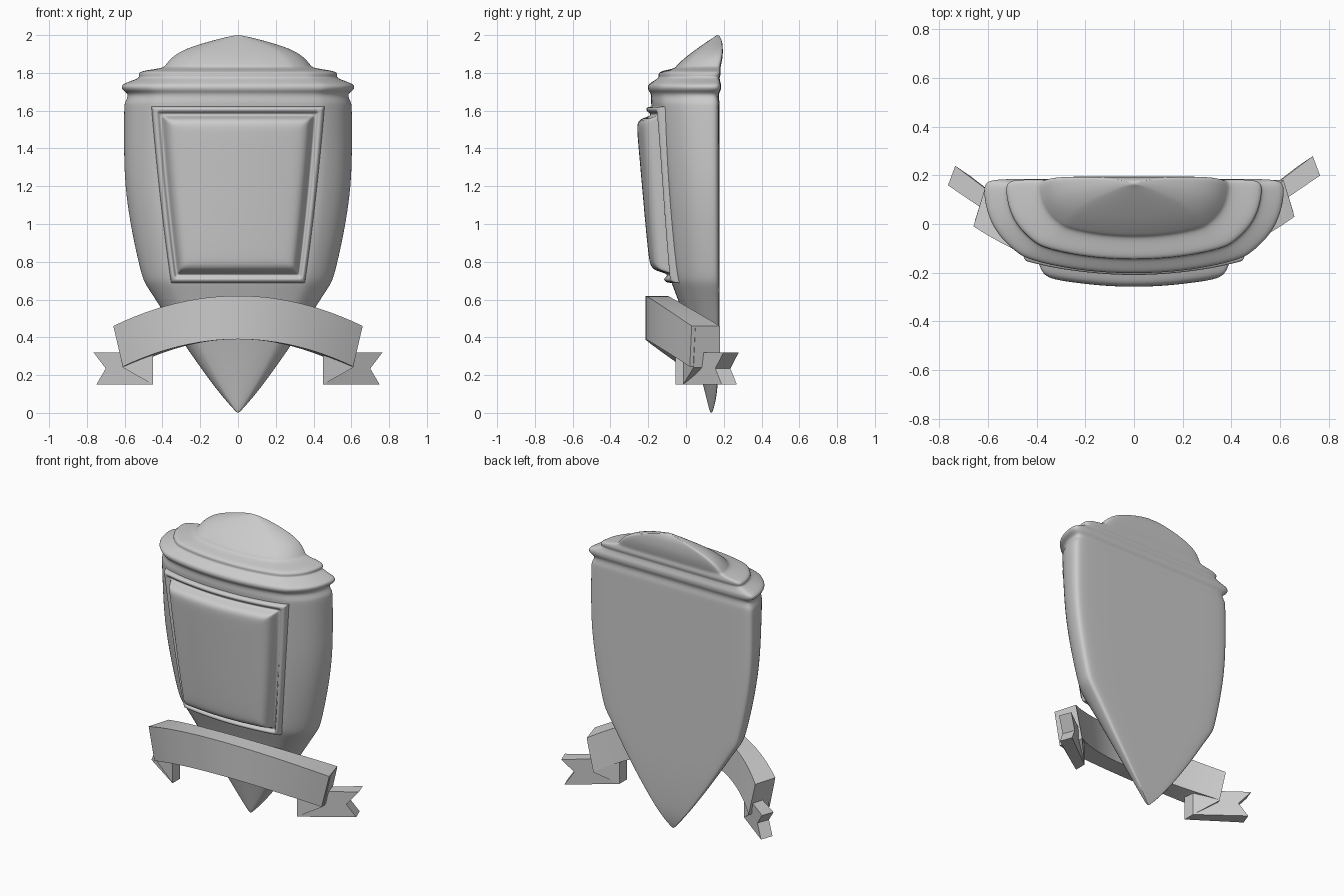
import bpy, bmesh

if "Cube" in bpy.data.objects:
    bpy.data.objects.remove(bpy.data.objects["Cube"])


def make(name, verts, faces, subdiv=0, angle=0.6):
    me = bpy.data.meshes.new(name)
    me.from_pydata(verts, [], faces)
    bm = bmesh.new()
    bm.from_mesh(me)
    bmesh.ops.recalc_face_normals(bm, faces=bm.faces)
    bm.to_mesh(me)
    bm.free()
    ob = bpy.data.objects.new(name, me)
    bpy.context.collection.objects.link(ob)
    bpy.ops.object.select_all(action='DESELECT')
    ob.select_set(True)
    bpy.context.view_layer.objects.active = ob
    if subdiv:
        mod = ob.modifiers.new("Subdivision", 'SUBSURF')
        mod.levels = mod.render_levels = subdiv
        bpy.ops.object.shade_smooth()
    else:
        bpy.ops.object.shade_smooth_by_angle(angle=angle)
    return ob


def loft(name, rings, **kw):
    n = len(rings[0])
    verts = [p for r in rings for p in r]
    faces = [(i * n + j, i * n + (j + 1) % n, (i + 1) * n + (j + 1) % n, (i + 1) * n + j)
             for i in range(len(rings) - 1) for j in range(n)]
    faces += [tuple(range(n)), tuple(range(len(verts) - n, len(verts)))]
    return make(name, verts, faces, **kw)


def lerp(table, v):
    for (a, p), (b, q) in zip(table, table[1:]):
        if v <= b:
            return p + (q - p) * max(0, v - a) / (b - a)
    return table[-1][1]


# Shield body with cornice and crest: rows are height, half width, front y, back y
rows = [(0.0, .004, .13, .138), (.02, .024, .122, .145), (.06, .06, .112, .157), (.15, .135, .09, .17),
        (.38, .30, .03, .178), (.58, .425, -.035, .178), (.68, .493, -.075, .178), (.72, .512, -.088, .178),
        (.95, .565, -.115, .178), (1.2, .605, -.14, .178), (1.45, .608, -.165, .178), (1.62, .607, -.183, .178),
        (1.645, .603, -.188, .178), (1.675, .585, -.185, .172), (1.695, .592, -.19, .176), (1.71, .618, -.204, .185),
        (1.735, .624, -.205, .187), (1.75, .59, -.185, .182), (1.768, .54, -.155, .178), (1.778, .525, -.145, .178),
        (1.79, .53, -.148, .184), (1.806, .525, -.143, .184), (1.815, .48, -.105, .182), (1.826, .40, -.056, .182),
        (1.84, .387, -.05, .185), (1.852, .378, -.038, .188), (1.89, .345, .005, .195), (1.93, .275, .06, .195),
        (1.965, .16, .11, .192), (1.99, .06, .15, .182), (2.0, .008, .162, .17)]
half = [(0, 1), (.25, .985), (.5, .93), (.70, .85), (.77, .79), (.89, .62), (.97, .4), (1, .13),
        (.985, .035), (.92, 0), (.5, 0), (0, 0)]
section = half + [(-x, d) for x, d in half[-2:0:-1]]
loft("shield_body", [[(w * x, b - (b - f) * d, z) for x, d in section] for z, w, f, b in rows], subdiv=2)

# Raised front panel with moulded frame: profile of offset against distance from the edge
front = [(r[0], r[2]) for r in rows]
profile = [(0, -.03), (.004, .02), (.012, .034), (.028, .034), (.038, .014), (.05, .012),
           (.058, .035), (.07, .075), (.09, .092), (.115, .098), (.16, .1)]
dist = [d for d, _ in profile]
wide, tall, z0 = .42, .94, .685
us = [d - wide for d in dist] + [-.13, 0, .13] + [wide - d for d in reversed(dist)]
vs = dist + [.3, .47, .64] + [tall - d for d in reversed(dist)]
verts = []
for v in vs:
    z = z0 + v
    t = v / tall
    hw = .355 + .105 * t + .035 * t * (1 - t)
    for u in us:
        x = u / wide * hw
        d = min(wide - abs(u), v, tall - v)
        off = lerp(profile, d) * (1.0 - .1 * t)
        verts.append((x, lerp(front, z) + .3 * x * x - off, z))
m = len(us)
faces = [(i * m + j, i * m + j + 1, (i + 1) * m + j + 1, (i + 1) * m + j)
         for i in range(len(vs) - 1) for j in range(m - 1)]
make("front_panel", verts, faces, subdiv=2)

# Arched ribbon band, set slightly askew as a whole
skew = .02
rings = []
for i in range(25):
    s = i / 12 - 1
    q = s * s
    yf, yb = -.215 + .225 * q + skew * s, -.10 + .26 * q + skew * s
    zt, zb = .62 - .16 * q, .39 - .145 * q
    rings.append([(.66 * s, yf, zt), (.61 * s, yf - .01 * q, zb), (.565 * s, yb, zb), (.615 * s, yb, zt)])
loft("ribbon_band", rings)

# Ribbon folds and swallow tails on both sides
for side, label in ((1, "right"), (-1, "left")):
    dy = skew * side
    outline = [(.45, .32), (.45, .15), (.75, .15), (.70, .235), (.765, .32)]
    face = [(side * x, -.035 + .68 * (x - .45) + dy, z) for x, z in outline]
    back = [(x - side * .03 * (abs(x) > .5), y + .08, z) for x, y, z in face]
    loft("ribbon_tail_" + label, [face, back])
    outer = [(.655, .03, .455), (.61, .02, .24), (.565, .16, .24), (.615, .16, .455)]
    inner = [(.45, -.035, .32), (.45, -.035, .15), (.45, .045, .15), (.45, .045, .32)]
    loft("ribbon_fold_" + label, [[(side * x, y + dy, z) for x, y, z in r] for r in (outer, inner)])
